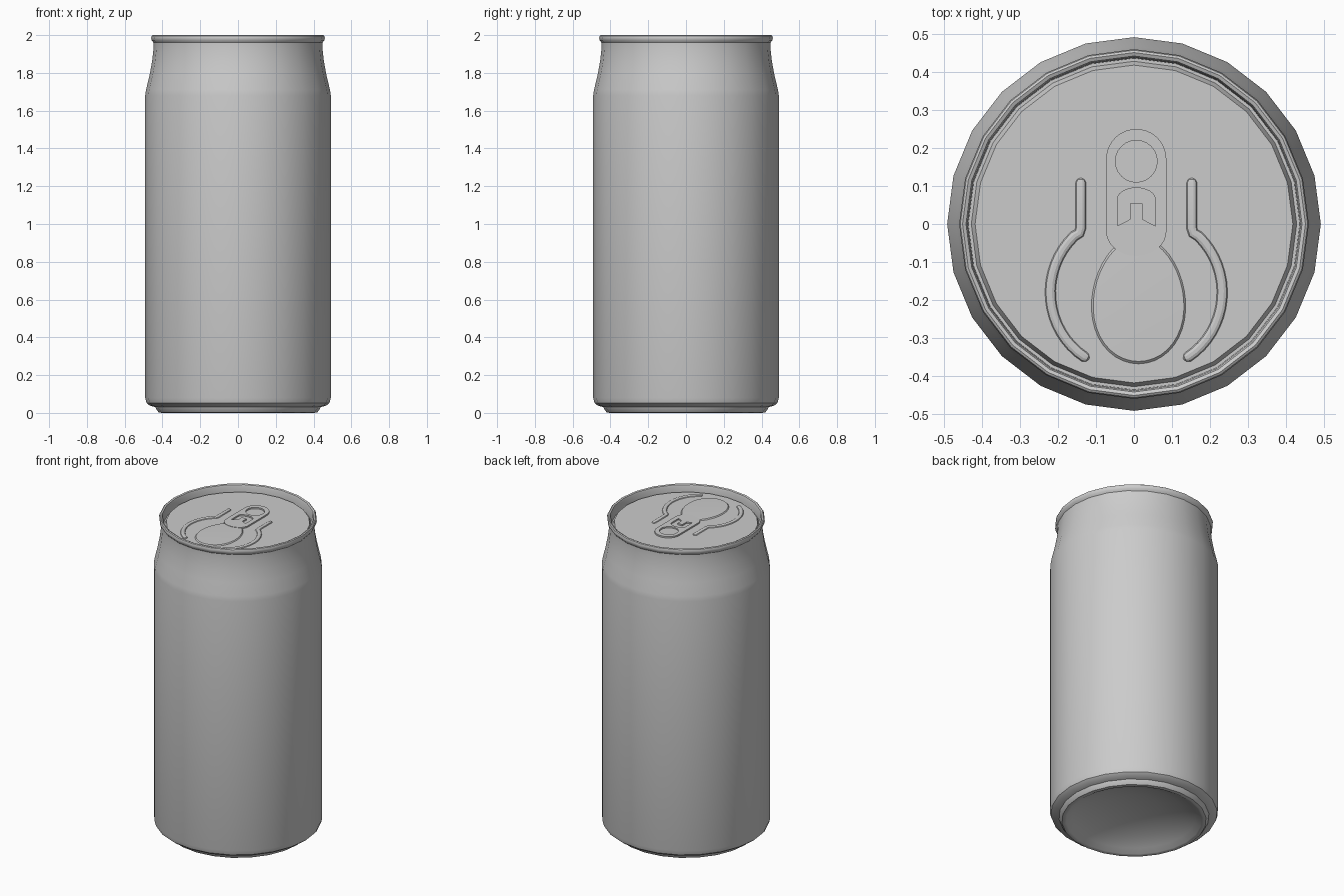
import bpy, bmesh, math
from math import pi, sin, cos

if "Cube" in bpy.data.objects:
    bpy.data.objects.remove(bpy.data.objects["Cube"])

SIDES = 24
LID_Z = 1.96
CX = 0.006  # centre line of the lid details

metal = bpy.data.materials.new("grey_metal")
metal.use_nodes = True
metal.diffuse_color = (0.6, 0.6, 0.6, 1)
metal.node_tree.nodes["Principled BSDF"].inputs["Base Color"].default_value = (0.6, 0.6, 0.6, 1)


def finish(name, mesh, angle=32):
    mesh.name = name
    mesh.materials.clear()
    mesh.materials.append(metal)
    ob = bpy.data.objects.new(name, mesh)
    bpy.context.collection.objects.link(ob)
    bpy.ops.object.select_all(action='DESELECT')
    ob.select_set(True)
    bpy.context.view_layer.objects.active = ob
    bpy.ops.object.shade_smooth_by_angle(angle=math.radians(angle))
    return ob


def lathe(name, profile, sides=SIDES):
    """Spin (radius, height) points about z; radius 0 closes to a pole."""
    bm = bmesh.new()
    rings = []
    for r, z in profile:
        n = sides if r > 0 else 1
        rings.append([bm.verts.new((r * cos(2 * pi * i / sides), r * sin(2 * pi * i / sides), z))
                      for i in range(n)])
    for a, b in zip(rings, rings[1:]):
        for i in range(sides):
            j = (i + 1) % sides
            quad = [a[i % len(a)], a[j % len(a)], b[j % len(b)], b[i % len(b)]]
            bm.faces.new(list(dict.fromkeys(quad)))
    bmesh.ops.recalc_face_normals(bm, faces=bm.faces)
    mesh = bpy.data.meshes.new(name)
    bm.to_mesh(mesh)
    bm.free()
    return finish(name, mesh)


def curve_part(name, splines, z, cyclic, **settings):
    """Turn poly splines of (x, y, radius) points into a mesh part."""
    cu = bpy.data.curves.new(name, 'CURVE')
    for key, value in settings.items():
        setattr(cu, key, value)
    for pts in splines:
        sp = cu.splines.new('POLY')
        sp.points.add(len(pts) - 1)
        for p, (x, y, r) in zip(sp.points, pts):
            p.co = (x, y, 0, 1)
            p.radius = r
        sp.use_cyclic_u = cyclic
    tmp = bpy.data.objects.new("curve_helper", cu)
    bpy.context.collection.objects.link(tmp)
    deps = bpy.context.evaluated_depsgraph_get()
    mesh = bpy.data.meshes.new_from_object(tmp.evaluated_get(deps))
    bpy.data.objects.remove(tmp)
    ob = finish(name, mesh)
    ob.location = (CX, 0, z)
    return ob


def arc(cx, cy, rx, ry, start, end, n):
    return [(cx + rx * cos(math.radians(start + (end - start) * i / n)),
             cy + ry * sin(math.radians(start + (end - start) * i / n)), 1) for i in range(n + 1)]


# Can shell: domed base, foot ring, wall, neck, rolled rim, countersunk lid
lathe("can_body", [
    (0, 0.10), (0.15, 0.09), (0.28, 0.06), (0.36, 0.025), (0.394, 0.004), (0.405, 0),
    (0.42, 0.003), (0.432, 0.018), (0.437, 0.03), (0.468, 0.039), (0.484, 0.052), (0.4915, 0.08),
    (0.4915, 1.68), (0.487, 1.71), (0.468, 1.79), (0.455, 1.86), (0.447, 1.93), (0.447, 1.96),
    (0.457, 1.972), (0.46, 1.985), (0.457, 1.996), (0.451, 2.0), (0.442, 1.996), (0.438, 1.985),
    (0.436, 1.935), (0.428, 1.935), (0.418, LID_Z), (0, LID_Z)])

# Pull tab with finger hole and rivet window
outline = arc(0, 0.171, 0.079, 0.079, 0, 180, 20) + arc(0, -0.02, 0.079, 0.064, 180, 360, 20)
hole = arc(0, 0.165, 0.055, 0.055, 0, 345, 23)
window = arc(0, 0.065, 0.05, 0.03, 0, 180, 12) + [
    (-0.05, -0.005, 1), (-0.017, 0.012, 1), (-0.017, 0.054, 1),
    (0.017, 0.054, 1), (0.017, 0.012, 1), (0.05, -0.005, 1)]
curve_part("pull_tab", [outline, hole, window], LID_Z + 0.004, True,
           dimensions='2D', fill_mode='BOTH', extrude=0.005)

# Egg-shaped mouth panel, slightly domed
bm = bmesh.new()
centre = bm.verts.new((CX + 0.006, -0.2, LID_Z + 0.008))
prev = None
for scale, h in ((0.6, 0.0075), (0.95, 0.006), (1, -0.002)):
    ring = []
    for i in range(40):
        a = 2 * pi * i / 40
        width = 0.125 * (1 - 0.1 * sin(a))
        ring.append(bm.verts.new((CX + 0.006 + scale * width * cos(a),
                                  -0.2 + scale * 0.17 * sin(a), LID_Z + h)))
    for i in range(40):
        j = (i + 1) % 40
        bm.faces.new([centre, ring[i], ring[j]] if prev is None
                     else [prev[i], ring[i], ring[j], prev[j]])
    prev = ring
mesh = bpy.data.meshes.new("mouth_panel")
bm.to_mesh(mesh)
bm.free()
finish("mouth_panel", mesh)

# Raised ribs either side of the mouth, with rounded ends
for side, label in ((1, "left"), (-1, "right")):
    path = [(0.146, 0.121, 0.1), (0.146, 0.117, 0.7), (0.146, 0.108, 1), (0.146, -0.01, 1), (0.15, -0.024, 1)]
    path += arc(0.035, -0.18, 0.191, 0.2, 48, -58, 16)
    path += [(0.128, -0.353, 0.7), (0.124, -0.355, 0.1)]
    rib = curve_part(f"{label}_rib", [[(side * x, y, r) for x, y, r in path]], LID_Z, False,
                     dimensions='3D', bevel_depth=0.014, bevel_resolution=3, use_fill_caps=True)
    rib.scale.z = 0.6
